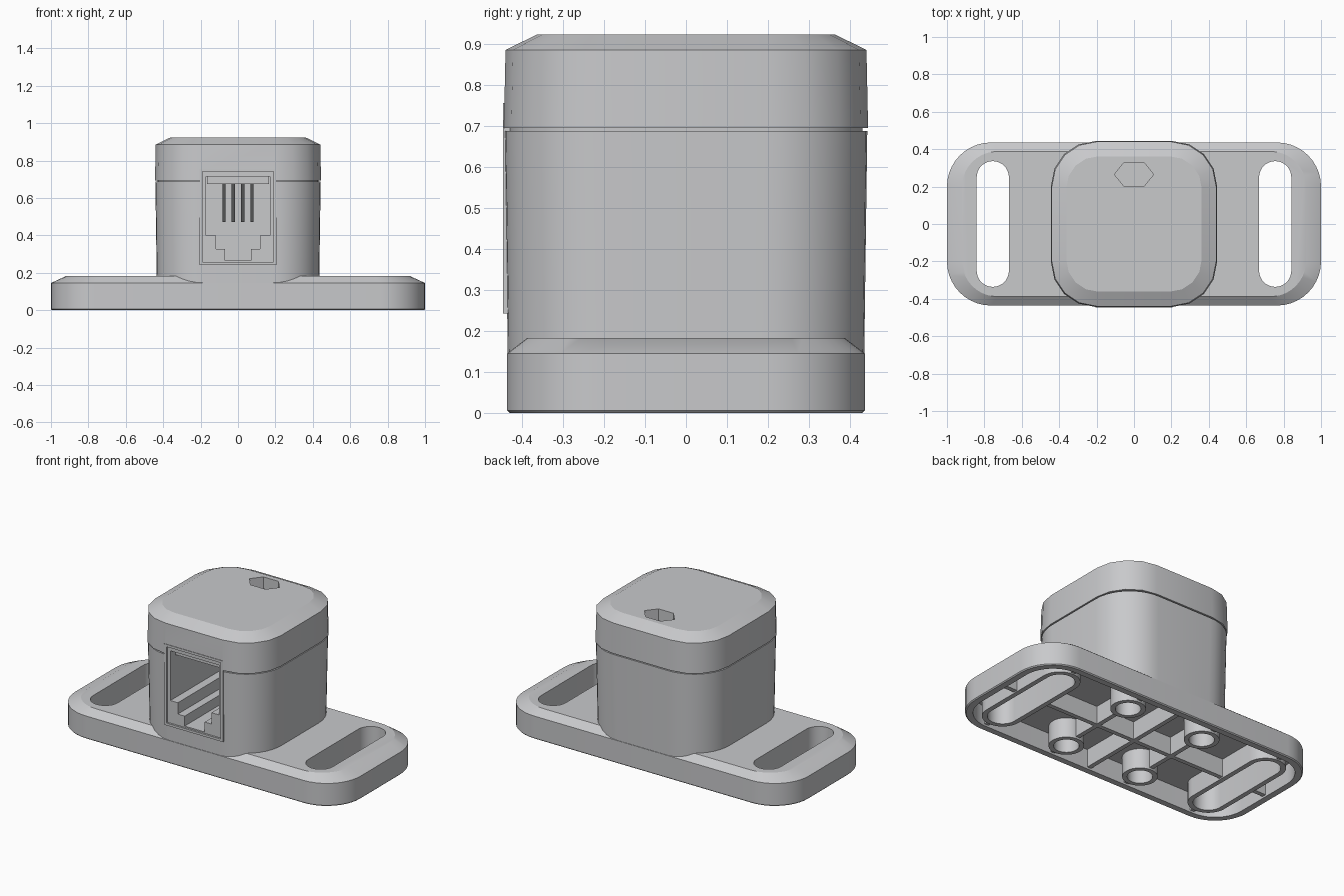
import bpy, bmesh, math

if "Cube" in bpy.data.objects:
    bpy.data.objects.remove(bpy.data.objects["Cube"])

grey = bpy.data.materials.new("light grey plastic")
grey.diffuse_color = (0.58, 0.585, 0.6, 1)
grey.use_nodes = True
grey.node_tree.nodes["Principled BSDF"].inputs["Base Color"].default_value = grey.diffuse_color


def ring(z, hx, hy, r, seg=10, cx=0, cy=0):
    """Rounded rectangle outline at height z."""
    pts = []
    for i, (sx, sy) in enumerate([(1, 1), (-1, 1), (-1, -1), (1, -1)]):
        for k in range(seg + 1):
            a = math.pi / 2 * (i + k / seg)
            pts.append((cx + sx * (hx - r) + r * math.cos(a),
                        cy + sy * (hy - r) + r * math.sin(a), z))
    return pts


def loft(name, rings, closed=False):
    """Skin matching outlines; closed loops back to the first, else capped."""
    bm = bmesh.new()
    vs = [[bm.verts.new(p) for p in r] for r in rings]
    n = len(vs[0])
    pairs = list(zip(vs, vs[1:])) + ([(vs[-1], vs[0])] if closed else [])
    for a, b in pairs:
        for i in range(n):
            bm.faces.new((a[i], a[(i + 1) % n], b[(i + 1) % n], b[i]))
    if not closed:
        bm.faces.new(vs[0][::-1])
        bm.faces.new(vs[-1])
    bmesh.ops.remove_doubles(bm, verts=bm.verts, dist=1e-5)
    bmesh.ops.recalc_face_normals(bm, faces=bm.faces)
    me = bpy.data.meshes.new(name)
    bm.to_mesh(me)
    bm.free()
    me.materials.append(grey)
    ob = bpy.data.objects.new(name, me)
    bpy.context.collection.objects.link(ob)
    return ob


def box(name, x0, x1, y0, y1, z0, z1):
    return loft(name, [[(x0, y0, z), (x1, y0, z), (x1, y1, z), (x0, y1, z)]
                       for z in (z0, z1)])


def tube(name, cx, cy, hx, hy, wall, z0, z1):
    """Hollow wall around a round or stadium opening of half size hx, hy."""
    o, i = (hx + wall, hy + wall, hx + wall), (hx, hy, hx)
    return loft(name, [ring(z, *s, 10, cx, cy) for z, s in
                       ((z0, o), (z1, o), (z1, i), (z0, i))], True)


def cut(ob, *cutters):
    for c in cutters:
        m = ob.modifiers.new("cut", 'BOOLEAN')
        m.operation, m.solver, m.object = 'DIFFERENCE', 'EXACT', c
        bpy.context.view_layer.objects.active = ob
        bpy.ops.object.modifier_apply(modifier=m.name)


def remove(*obs):
    for o in obs:
        bpy.data.objects.remove(o)


# Mounting plate: chamfered top, hollow underside, two strap slots
plate = loft("mounting_plate", [
    ring(0, 0.994, 0.43, 0.23), ring(0.006, 1, 0.436, 0.236),
    ring(0.145, 1, 0.436, 0.236), ring(0.182, 0.92, 0.388, 0.19)])
hollow = loft("hollow_cutter", [ring(-0.05, 0.955, 0.392, 0.192),
                                ring(0.125, 0.955, 0.392, 0.192)])
slots = [loft("slot_cutter", [ring(z, 0.086, 0.336, 0.086, 10, s * 0.755)
                              for z in (-0.1, 0.3)]) for s in (-1, 1)]
cut(plate, hollow, *slots)
remove(hollow, *slots)

# Underside: slot walls, screw bosses and stiffening ribs
T = 0.014
for s in (-1, 1):
    tube("slot_wall", s * 0.755, 0, 0.086, 0.336, 0.03, 0.004, 0.13)
    for t in (-1, 1):
        tube("screw_boss", s * 0.27, t * 0.27, 0.072, 0.072, 0.028, 0, 0.13)
        ya, yb = sorted((t * 0.36, t * 0.41))
        box("slot_rib", s * 0.755 - T, s * 0.755 + T, ya, yb, 0.012, 0.13)
        box("boss_rib", s * 0.27 - T, s * 0.27 + T,
            *sorted((t * 0.36, t * 0.41)), 0.012, 0.13)
    box("cross_rib", s * 0.27 - T, s * 0.27 + T, -0.18, 0.18, 0.012, 0.13)
    xa, xb = sorted((s * 0.86, s * 0.97))
    box("end_rib", xa, xb, -T, T, 0.012, 0.13)
box("long_rib", -0.65, 0.65, -T, T, 0.012, 0.13)
box("middle_rib", -T, T, -0.41, 0.41, 0.012, 0.13)

# Housing body with a stepped neck that leaves a thin seam below the cap
body = loft("housing_body", [
    ring(0.135, 0.434, 0.4345, 0.25), ring(0.687, 0.442, 0.442, 0.25),
    ring(0.687, 0.43, 0.43, 0.24), ring(0.71, 0.43, 0.43, 0.24)])

# Cap with chamfered rim and a hexagonal window in the top
cap = loft("housing_cap", [
    ring(0.694, 0.444, 0.444, 0.24, 4), ring(0.885, 0.44, 0.44, 0.24, 4),
    ring(0.923, 0.362, 0.362, 0.17, 4)])
hexa = [(0.105 * math.cos(k * math.pi / 3),
         0.265 + 0.075 * math.sin(k * math.pi / 3)) for k in range(6)]
window = loft("window_cutter", [[(x, y, z) for x, y in hexa]
                                for z in (0.85, 1.0)])
cut(cap, window)

# Socket pocket through body and cap
pocket = box("pocket_cutter", -0.2, 0.2, -0.6, 0.15, 0.248, 0.748)
cut(body, pocket)
cut(cap, pocket)
remove(window, pocket)

# Socket block with stepped plug opening
socket = box("socket_block", -0.197, 0.197, -0.434, 0.148, 0.25, 0.746)
steps = [box("step_cutter", -w, w, -0.6, 0.1, z0, z1) for w, z0, z1 in
         ((0.17, 0.4, 0.715), (0.118, 0.328, 0.45), (0.07, 0.265, 0.4))]
cut(socket, *steps)
remove(*steps)


# Raised lip around the socket
def frame(y, hx, z0, z1):
    return [(-hx, y, z0), (hx, y, z0), (hx, y, z1), (-hx, y, z1)]


loft("socket_lip", [frame(-0.40, 0.206, 0.242, 0.755),
                    frame(-0.446, 0.206, 0.242, 0.755),
                    frame(-0.446, 0.19, 0.257, 0.74),
                    frame(-0.40, 0.19, 0.257, 0.74)], True)

# Comb bar and four slanted spring contacts
box("contact_bar", -0.165, 0.165, -0.39, -0.33, 0.675, 0.72)
for k in range(4):
    x = -0.075 + 0.05 * k
    prof = [(-0.34, 0.685), (-0.32, 0.69), (0.04, 0.49), (0.02, 0.47)]
    loft("spring_contact", [[(x + d, y, z) for y, z in prof]
                            for d in (-0.009, 0.009)])

# Smooth rounded walls while keeping edges crisp
bpy.ops.object.select_all(action='DESELECT')
for ob in bpy.context.scene.objects:
    ob.select_set(True)
bpy.context.view_layer.objects.active = plate
bpy.ops.object.shade_smooth_by_angle(angle=math.radians(25))
